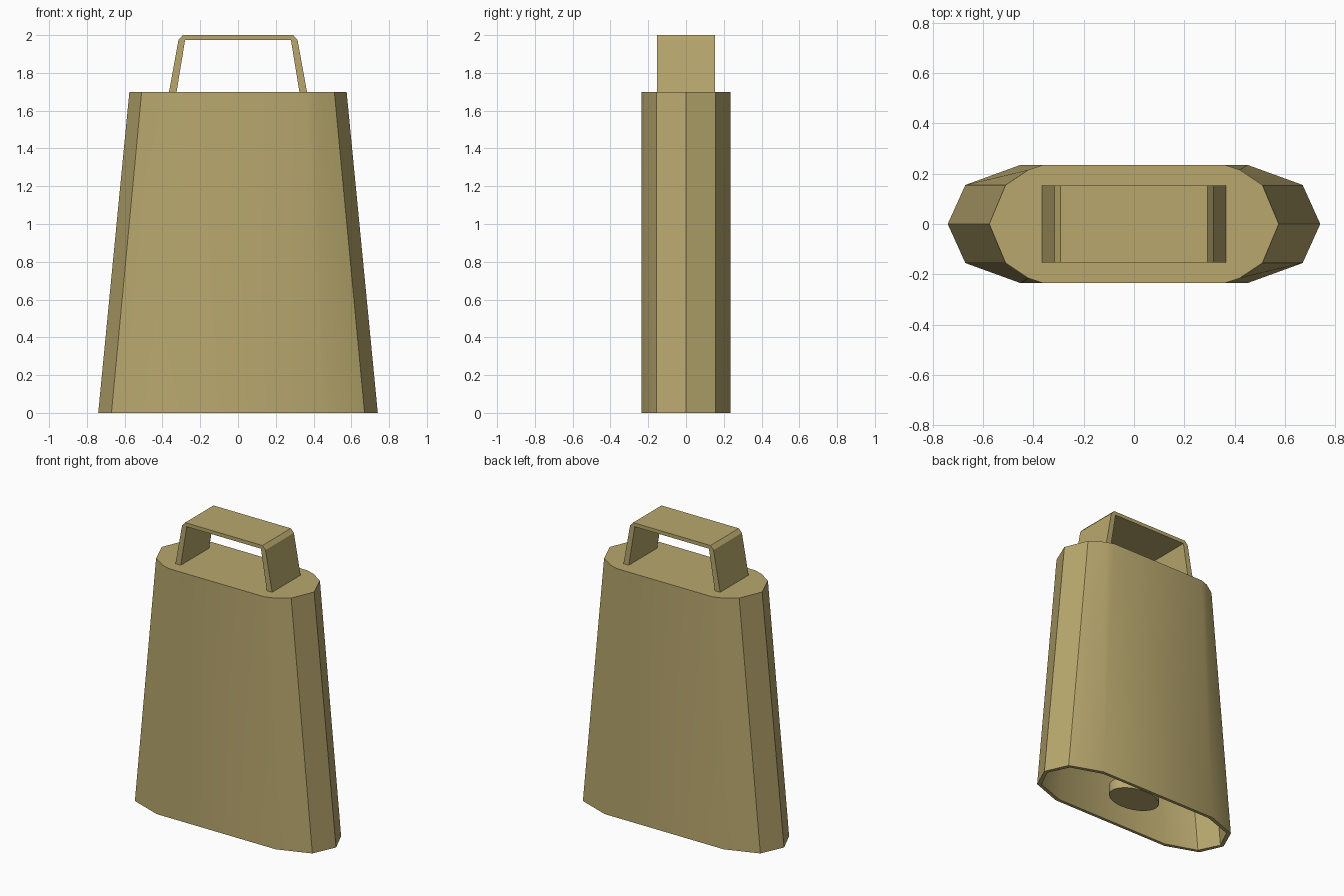
import bpy, bmesh, math

if "Cube" in bpy.data.objects:
    bpy.data.objects.remove(bpy.data.objects["Cube"])

brass = bpy.data.materials.new("brass")
brass.diffuse_color = (0.48, 0.39, 0.155, 1)
brass.use_nodes = True
brass.node_tree.nodes["Principled BSDF"].inputs["Base Color"].default_value = brass.diffuse_color


def finish(name, bm, smooth=None):
    bmesh.ops.remove_doubles(bm, verts=bm.verts, dist=0.0005)
    bmesh.ops.recalc_face_normals(bm, faces=bm.faces)
    mesh = bpy.data.meshes.new(name)
    bm.to_mesh(mesh)
    bm.free()
    mesh.materials.append(brass)
    ob = bpy.data.objects.new(name, mesh)
    bpy.context.collection.objects.link(ob)
    if smooth:
        bpy.ops.object.select_all(action='DESELECT')
        ob.select_set(True)
        bpy.context.view_layer.objects.active = ob
        bpy.ops.object.shade_smooth_by_angle(angle=math.radians(smooth))
    return ob


def full_ring(quarter):
    # mirror a quarter outline across x and y
    half = quarter + [(-x, y) for x, y in reversed(quarter)]
    return half + [(x, -y) for x, y in reversed(half[1:-1])]


# Bell body: hollow, open at the bottom, closed on top
mouth = full_ring([(0.74, 0), (0.67, 0.155), (0.45, 0.235), (0.45, 0.235)])
crown = full_ring([(0.575, 0), (0.51, 0.155), (0.42, 0.215), (0.36, 0.235)])
bm = bmesh.new()


def add_ring(points, z, sx=1.0, sy=1.0):
    return [bm.verts.new((x * sx, y * sy, z)) for x, y in points]


rings = [add_ring(crown, 1.7), add_ring(mouth, 0),
         add_ring(mouth, 0, 0.965, 0.91), add_ring(crown, 1.67, 0.96, 0.91)]
for a, b in zip(rings, rings[1:]):
    for i in range(len(a)):
        j = (i + 1) % len(a)
        bm.faces.new((a[i], a[j], b[j], b[i]))
bm.faces.new(rings[0])
bm.faces.new(rings[-1])
finish("bell_body", bm, 35)

# Handle: bent strap extruded along y
outer = [(-0.365, 1.7), (-0.315, 1.975), (-0.292, 2.0)]
inner = [(-0.325, 1.7), (-0.28, 1.975)]
outer += [(-x, z) for x, z in reversed(outer)]
inner += [(-x, z) for x, z in reversed(inner)]
bm = bmesh.new()
face = bm.faces.new([bm.verts.new((x, -0.153, z)) for x, z in outer + inner[::-1]])
ext = bmesh.ops.extrude_face_region(bm, geom=[face])
bmesh.ops.translate(bm, vec=(0, 0.306, 0),
                    verts=[v for v in ext["geom"] if isinstance(v, bmesh.types.BMVert)])
finish("handle", bm)


def cylinder(name, rx, ry, z0, z1, sides):
    bm = bmesh.new()
    bmesh.ops.create_cone(bm, cap_ends=True, segments=sides, radius1=1, radius2=1, depth=1)
    for v in bm.verts:
        v.co = (v.co.x * rx, v.co.y * ry, z0 + (v.co.z + 0.5) * (z1 - z0))
    finish(name, bm, 35)


# Clapper hanging inside from a thin rod
cylinder("clapper", 0.18, 0.12, 0.07, 0.14, 32)
cylinder("clapper_rod", 0.03, 0.03, 0.13, 1.68, 12)
